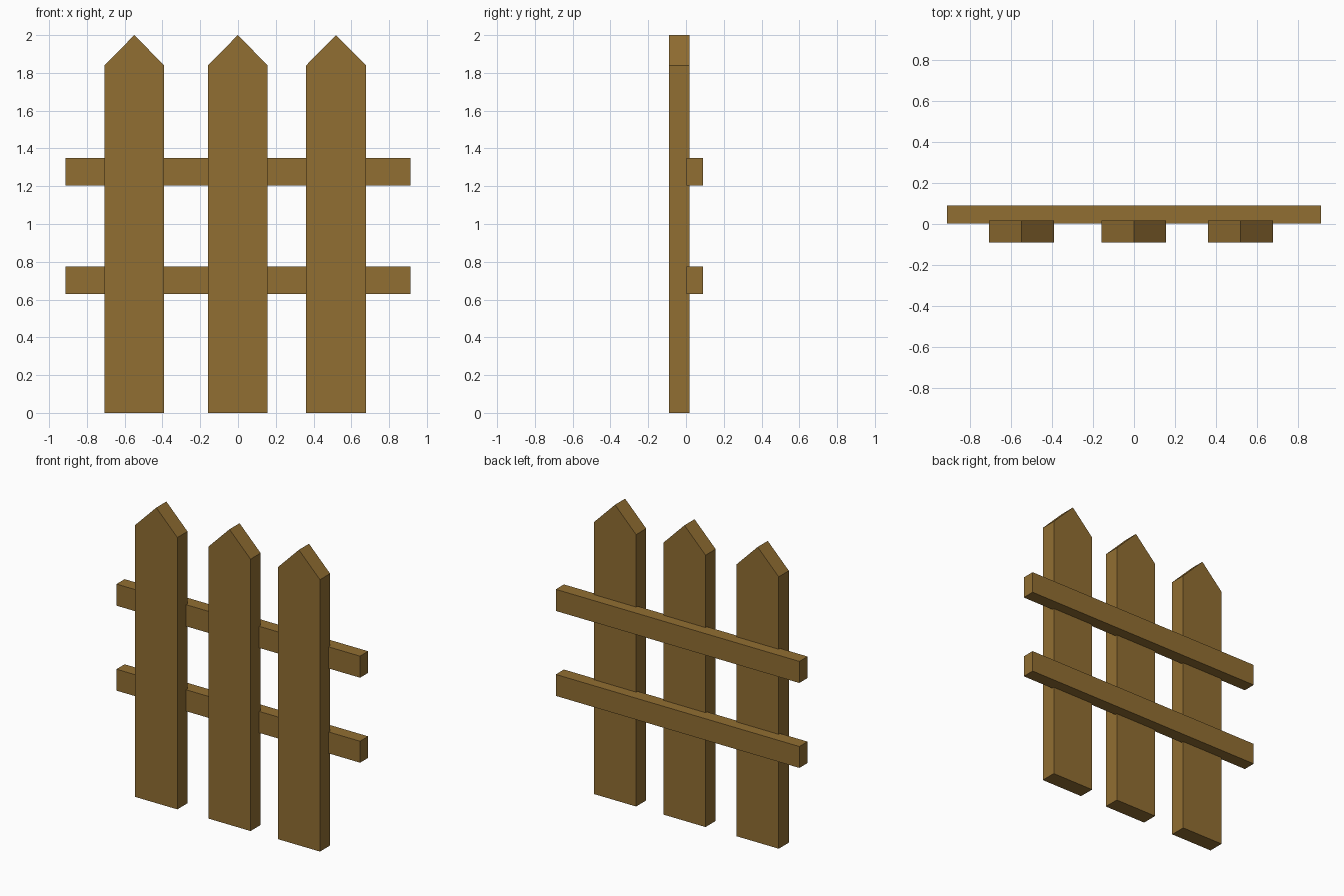
import bpy
import bmesh

if "Cube" in bpy.data.objects:
    bpy.data.objects.remove(bpy.data.objects["Cube"])

wood = bpy.data.materials.new("brown wood")
wood.diffuse_color = (0.283, 0.156, 0.032, 1.0)
wood.use_nodes = True
wood.node_tree.nodes["Principled BSDF"].inputs["Base Color"].default_value = wood.diffuse_color


def extruded(name, profile, y0, y1):
    """Extrude an x-z outline from y0 (front) to y1 (back)."""
    bm = bmesh.new()
    face = bm.faces.new([bm.verts.new((x, y0, z)) for x, z in profile])
    out = bmesh.ops.extrude_face_region(bm, geom=[face])
    verts = [g for g in out["geom"] if isinstance(g, bmesh.types.BMVert)]
    bmesh.ops.translate(bm, verts=verts, vec=(0, y1 - y0, 0))
    bmesh.ops.recalc_face_normals(bm, faces=bm.faces)
    mesh = bpy.data.meshes.new(name)
    bm.to_mesh(mesh)
    bm.free()
    mesh.materials.append(wood)
    obj = bpy.data.objects.new(name, mesh)
    bpy.context.collection.objects.link(obj)
    return obj


# Pointed pickets
HALF = 0.158
for label, x in (("left", -0.549), ("middle", -0.001), ("right", 0.519)):
    extruded(f"{label}_picket",
             [(x - HALF, 0), (x + HALF, 0), (x + HALF, 1.84), (x, 2.0), (x - HALF, 1.84)],
             -0.09, 0.018)

# Cross rails, set slightly into the backs of the pickets
for label, z0, z1 in (("lower", 0.629, 0.774), ("upper", 1.204, 1.35)):
    extruded(f"{label}_rail",
             [(-0.912, z0), (0.912, z0), (0.912, z1), (-0.912, z1)],
             0.003, 0.09)
